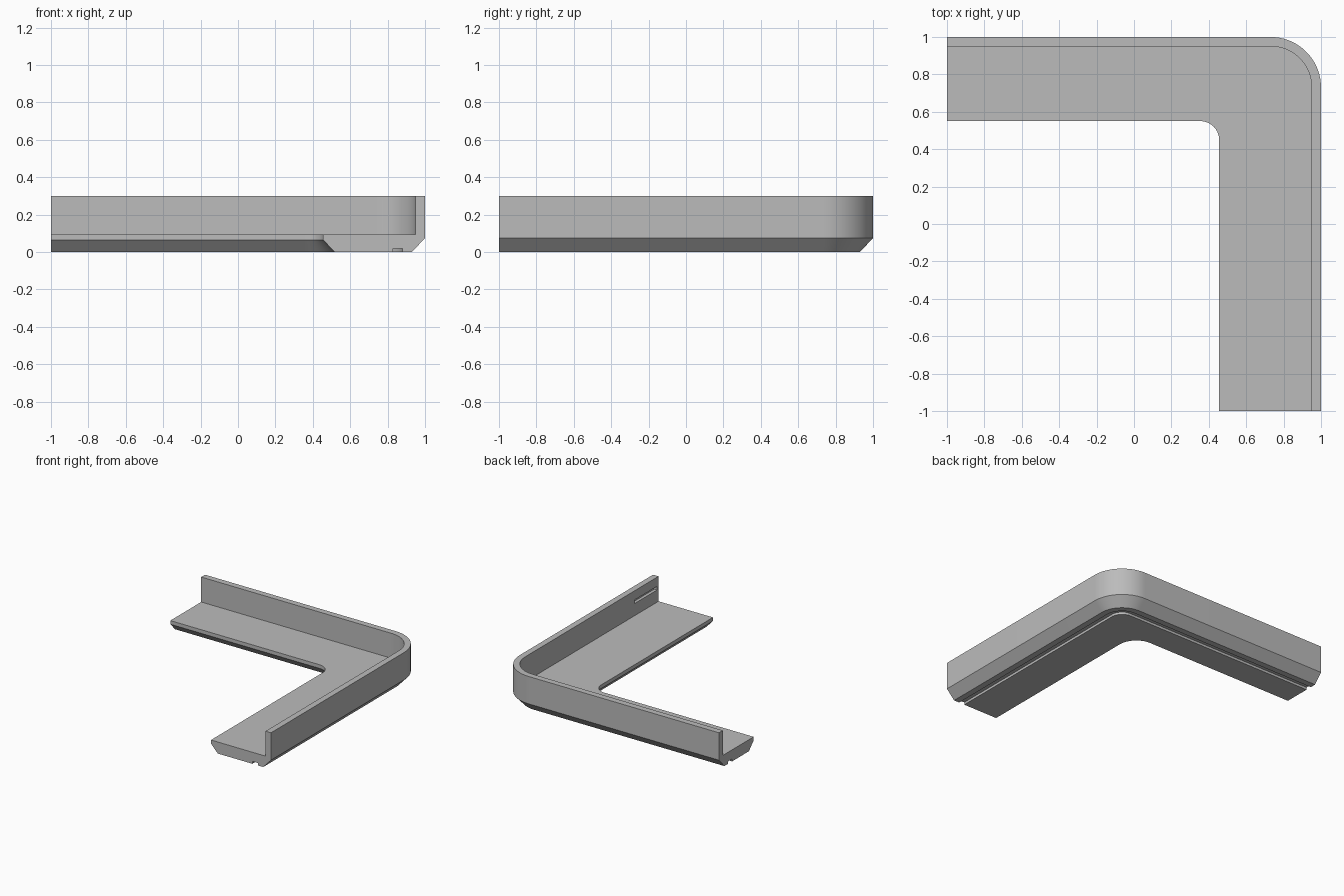
import bpy, bmesh, math

if "Cube" in bpy.data.objects:
    bpy.data.objects.remove(bpy.data.objects["Cube"])

SEGS = 24
OUTER = (0.73, 0.73, 0.27)    # centre and radius of the outer bend
INNER = (0.355, 0.45, 0.10)   # centre and radius of the inner bend

# Cross-section: (bend, radius change, height)
profile = [
    (OUTER, 0.0, 0.30), (OUTER, -0.05, 0.30), (OUTER, -0.05, 0.095),     # wall
    (INNER, 0.0, 0.095), (INNER, 0.0, 0.065), (INNER, 0.062, 0.0),       # ledge
    (OUTER, -0.17, 0.0), (OUTER, -0.17, 0.02),                           # groove
    (OUTER, -0.12, 0.02), (OUTER, -0.12, 0.0),
    (OUTER, -0.07, 0.0), (OUTER, 0.0, 0.075),                            # outer chamfer
]


def path(bend, change, z):
    """Straight run, quarter bend, straight run."""
    cx, cy, r = bend
    r += change
    pts = [(-1, cy + r, z)]
    for i in range(SEGS + 1):
        a = math.pi / 2 * (1 - i / SEGS)
        pts.append((cx + r * math.cos(a), cy + r * math.sin(a), z))
    return pts + [(cx + r, -1, z)]


grey = bpy.data.materials.new("grey")
grey.diffuse_color = (0.5, 0.5, 0.5, 1)
grey.use_nodes = True
grey.node_tree.nodes["Principled BSDF"].inputs["Base Color"].default_value = grey.diffuse_color

# Corner trim swept round the bend
bm = bmesh.new()
rails = [[bm.verts.new(p) for p in path(*pt)] for pt in profile]
n = len(rails)
for k in range(n):
    a, b = rails[k], rails[(k + 1) % n]
    for i in range(len(a) - 1):
        bm.faces.new((a[i], a[i + 1], b[i + 1], b[i]))
bm.faces.new([r[0] for r in rails])
bm.faces.new([r[-1] for r in rails])
bmesh.ops.recalc_face_normals(bm, faces=bm.faces)
mesh = bpy.data.meshes.new("corner_trim")
bm.to_mesh(mesh)
bm.free()
mesh.materials.append(grey)
trim = bpy.data.objects.new("corner_trim", mesh)
bpy.context.collection.objects.link(trim)

# Shallow slot inside the right wall near its free end
bpy.ops.mesh.primitive_cube_add(size=1, location=(0.945, -0.835, 0.21))
cutter = bpy.context.object
cutter.name = "slot_cutter"
cutter.dimensions = (0.06, 0.29, 0.03)
cutter.data.materials.append(grey)
cutter.hide_render = True
cutter.hide_set(True)
cut = trim.modifiers.new("slot", "BOOLEAN")
cut.operation = "DIFFERENCE"
cut.solver = "EXACT"
cut.object = cutter

bpy.ops.object.select_all(action="DESELECT")
trim.select_set(True)
bpy.context.view_layer.objects.active = trim
bpy.ops.object.modifier_apply(modifier="slot")
bpy.data.objects.remove(cutter)
bpy.ops.object.shade_smooth_by_angle(angle=math.radians(30))
